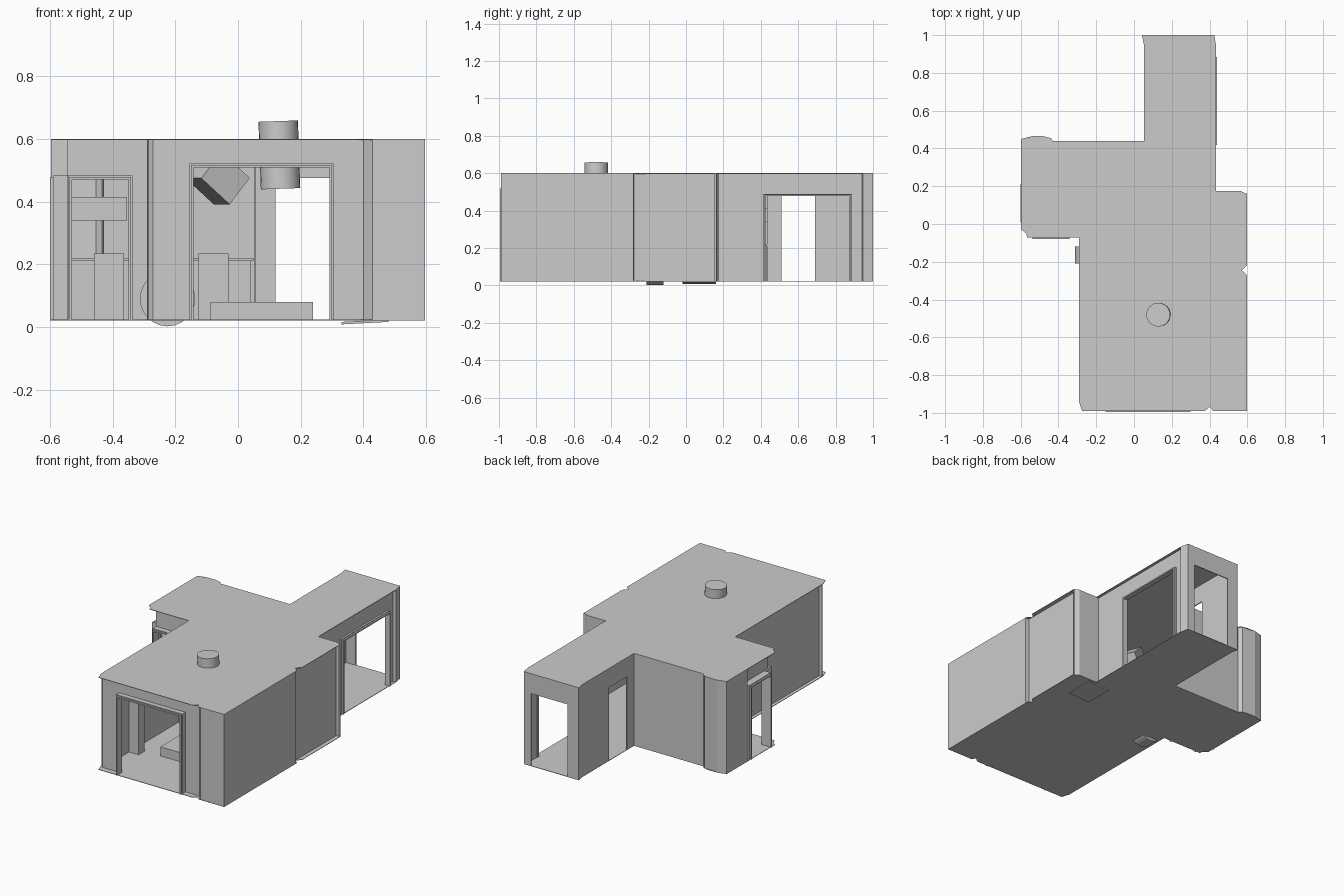
import bpy, bmesh
from math import radians
from mathutils import Vector

if "Cube" in bpy.data.objects:
    bpy.data.objects.remove(bpy.data.objects["Cube"])

FLOOR, ROOF = 0.02, 0.60


def prism(name, pts, depth):
    """Extrude a closed 3D polygon along a depth vector."""
    bm = bmesh.new()
    face = bm.faces.new([bm.verts.new(p) for p in pts])
    ext = bmesh.ops.extrude_face_region(bm, geom=[face], use_keep_orig=True)
    bmesh.ops.translate(bm, vec=depth,
                        verts=[g for g in ext["geom"] if isinstance(g, bmesh.types.BMVert)])
    bmesh.ops.recalc_face_normals(bm, faces=bm.faces[:])
    me = bpy.data.meshes.new(name)
    bm.to_mesh(me)
    bm.free()
    ob = bpy.data.objects.new(name, me)
    bpy.context.collection.objects.link(ob)
    return ob


def box(name, lo, hi, rot=(0, 0, 0)):
    lo, hi = Vector(lo), Vector(hi)
    bpy.ops.mesh.primitive_cube_add(size=1, location=(lo + hi) / 2,
                                    rotation=[radians(r) for r in rot])
    ob = bpy.context.object
    ob.name, ob.scale = name, hi - lo
    return ob


def cylinder(name, centre, radius, length, rot, sides=24):
    bpy.ops.mesh.primitive_cylinder_add(vertices=sides, radius=radius, depth=length, location=centre,
                                        rotation=[radians(r) for r in rot])
    bpy.context.object.name = name
    bpy.ops.object.shade_smooth_by_angle()


def wall(name, a, b, door=None, thick=0.006):
    """Upright wall panel; a door is (start, end, top, trim depth) measured along the wall."""
    a, b = Vector((*a, 0)), Vector((*b, 0))
    d = (b - a).normalized()
    inward = Vector((-d.y, d.x, 0))
    at = lambda s, z: a + d * s + Vector((0, 0, z))
    notch = []
    if door:
        s, e, t, out = door
        notch = [at(s, FLOOR), at(s, t), at(e, t), at(e, FLOOR)]
        # stepped trim around the doorway
        for i, (w, o) in enumerate(((0.008, out - 0.01), (0.003, out))):
            if out:
                n = 0.005
                u = [at(s - w, FLOOR), at(s - w, t + w), at(e + w, t + w), at(e + w, FLOOR),
                     at(e - n, FLOOR), at(e - n, t - n), at(s + n, t - n), at(s + n, FLOOR)]
                prism(f"{name}_door_trim_{i}", [p - inward * o for p in u], inward * (o + 0.01))
    L = (b - a).length
    prism(name, [at(0, FLOOR)] + notch + [at(L, FLOOR), at(L, ROOF), at(0, ROOF)], inward * thick)


# Floor and roof slabs, with chipped edges
outline = [(-0.275, -0.99), (0.375, -0.99), (0.40, -0.968), (0.42, -0.99), (0.597, -0.99),
           (0.597, -0.27), (0.57, -0.245), (0.597, -0.22), (0.597, 0.155), (0.565, 0.175),
           (0.435, 0.175), (0.435, 0.94), (0.425, 1.0), (0.042, 1.0), (0.052, 0.95), (0.052, 0.44),
           (-0.43, 0.44), (-0.44, 0.455), (-0.48, 0.465), (-0.54, 0.465), (-0.56, 0.452),
           (-0.597, 0.45), (-0.597, -0.03), (-0.57, -0.05), (-0.565, -0.072), (-0.292, -0.072),
           (-0.292, -0.94)]
for name, z, t in (("floor", FLOOR, 0.003), ("roof", ROOF, -0.003)):
    prism(name, [(x, y, z) for x, y in outline], Vector((0, 0, t)))

# Outer walls, following the outline counter-clockwise; some stretches are set back
path = [(0.597, -0.99), (0.597, -0.28), (0.572, -0.278), (0.572, 0.155), (0.597, 0.157), (0.565, 0.175),
        (0.418, 0.175), (0.418, 0.94), (0.434, 0.945), (0.425, 1.0), (0.045, 1.0), (0.052, 0.95),
        (0.052, 0.44), (-0.43, 0.44), (-0.45, 0.458), (-0.54, 0.465), (-0.597, 0.45), (-0.597, 0.245),
        (-0.545, 0.24), (-0.545, -0.035), (-0.272, -0.035), (-0.272, -0.93), (-0.29, -0.935),
        (-0.272, -0.955), (0.40, -0.955), (0.43, -0.988)]
doors = {6: (0.245, 0.705, 0.482, 0.022), 9: (0.05, 0.305, 0.475, 0), 11: (0.26, 0.44, 0.48, 0),
         18: (0.03, 0.23, 0.475, 0.055), 19: (0.01, 0.201, 0.475, 0.045),
         23: (0.125, 0.569, 0.514, 0.04)}
for i, p in enumerate(path):
    wall(f"wall_{i}", p, path[(i + 1) % len(path)], doors.get(i))

# Chimney pipe through the roof
cylinder("chimney", (0.132, -0.48, 0.549), 0.063, 0.216, (0, -2, 0))

# Hearth slab below the chimney
box("hearth", (-0.09, -0.64, FLOOR), (0.24, -0.32, 0.08))

# Barrel lying against the side wall
cylinder("barrel", (-0.225, -0.165, 0.09), 0.088, 0.09, (90, 0, 0))

# Pillar inside the front room
box("inner_pillar", (-0.268, -0.70, FLOOR), (-0.2, -0.64, ROOF))

# Loose floor board
box("floor_board", (0.33, -0.02, 0.012), (0.48, 0.16, 0.02), (0, -3, 0))

# Counter, shelf and stools along the back wall
box("counter", (-0.535, 0.34, FLOOR), (0.04, 0.43, 0.21))
box("counter_top", (-0.535, 0.33, 0.21), (0.05, 0.435, 0.22))
box("shelf", (-0.535, 0.37, 0.34), (-0.355, 0.435, 0.415))
for i, x in enumerate((-0.412, -0.078)):
    box(f"stool_{i}", (x - 0.048, 0.19, FLOOR), (x + 0.048, 0.285, 0.235))

# Tilted crate hung below the ceiling
box("hanging_crate", (-0.13, -0.16, 0.42), (0.0, -0.04, 0.53), (0, 40, 25))
